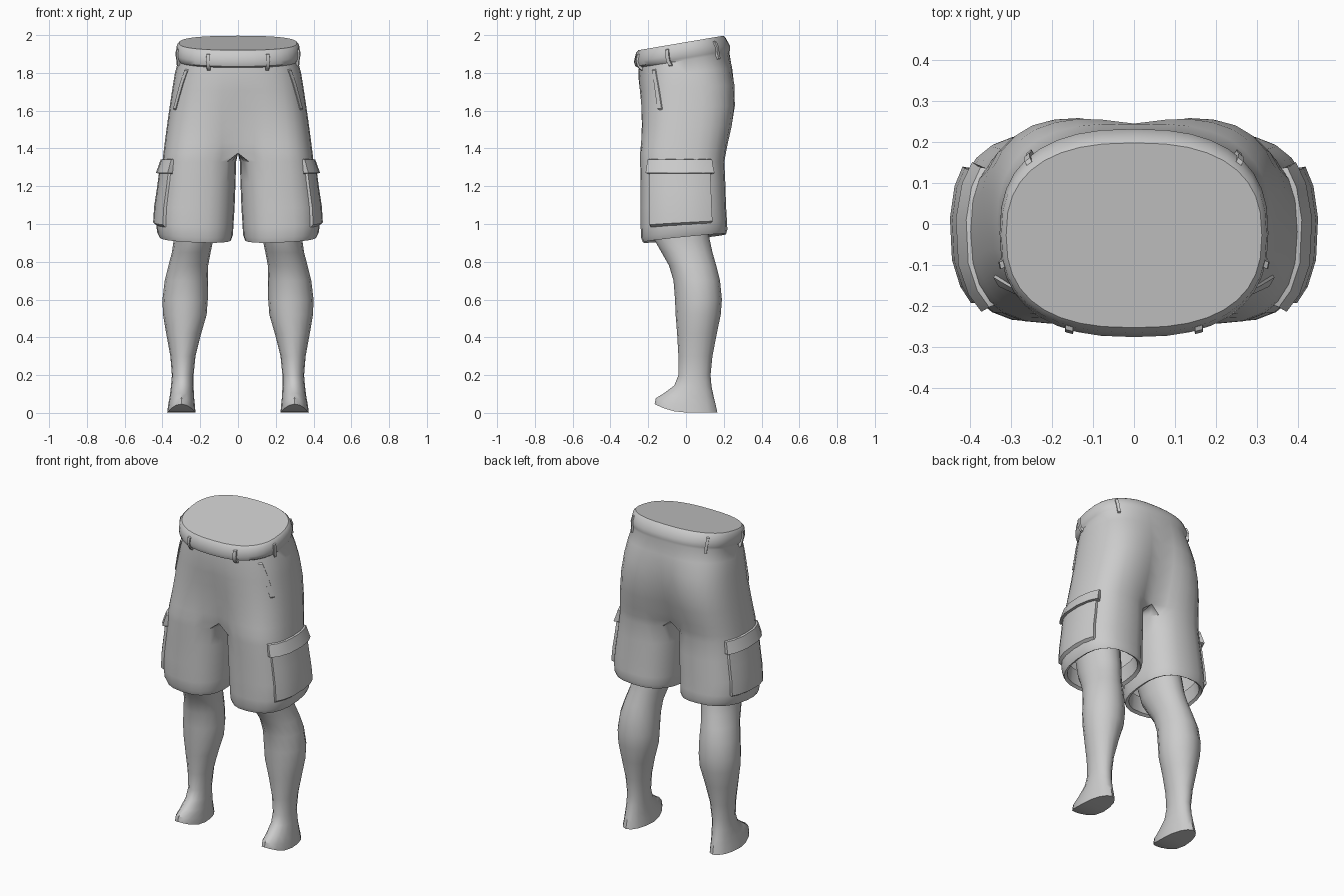
import bpy, bmesh, math
from mathutils import Vector

if "Cube" in bpy.data.objects:
    bpy.data.objects.remove(bpy.data.objects["Cube"])

M, STEP = 18, 15          # outer segments per half, degrees per segment
# shorts levels: z, tilt, outer x, front y, back y, leg blend, inner x
LEVELS = [
    (1.963, .17, .312, -.253, .198, 0, 0),
    (1.950, .17, .324, -.265, .210, 0, 0),
    (1.905, .17, .328, -.276, .232, 0, 0),
    (1.880, .17, .322, -.268, .232, 0, 0),
    (1.868, .16, .316, -.250, .230, 0, 0),
    (1.800, .11, .334, -.252, .250, .12, 0),
    (1.720, .06, .347, -.250, .267, .35, 0),
    (1.620, .02, .362, -.246, .268, .55, 0),
    (1.520, 0, .376, -.243, .250, .72, 0),
    (1.430, 0, .388, -.243, .225, .88, 0),
    (1.375, 0, .395, -.243, .211, 1, 0),
    (1.330, 0, .400, -.243, .203, 1, .010),
    (1.220, 0, .412, -.240, .208, 1, .013),
    (1.090, .02, .430, -.240, .212, 1, .018),
    (1.000, .06, .434, -.240, .217, 1, .024),
    (.950, .09, .428, -.238, .219, 1, .027),
    (.925, .10, .416, -.228, .212, 1, .036),
    (.935, .10, .400, -.212, .198, 1, .055),   # hem turned inside
    (1.020, .06, .385, -.205, .185, 1, .070),
]


def sp(v, p=.8):
    return math.copysign(abs(v) ** p, v)


def cloth(t, lv):
    """Point of a level at angle t: waist half-oval blended into a leg oval."""
    z, tilt, xo, yf, yb, b, xi = lv
    yc, yr = (yf + yb) / 2, (yb - yf) / 2
    a, u = math.radians(t), math.radians(t * 90 / 135)
    s = (1 + math.sin(u)) / 2
    w = b * b * (1 - s) + b * s
    px, py = xo * sp(math.cos(u)), yr * sp(math.sin(u))
    lx = (xo + xi) / 2 + (xo - xi) / 2 * sp(math.cos(a))
    ly = yr * sp(math.sin(a))
    x, y = px + (lx - px) * w, yc + py + (ly - py) * w
    if xi == 0 and abs(t) >= 134.9:
        x = 0
    return Vector((x, y, z + tilt * y + (.4 * tilt * (x - .22) if xi else 0)))


def level_at(z):
    for a, b in zip(LEVELS, LEVELS[1:]):
        if a[0] >= z >= b[0]:
            k = (a[0] - z) / (a[0] - b[0])
            return tuple(p + (q - p) * k for p, q in zip(a, b))


def finish(name, bm, angle=40):
    bmesh.ops.recalc_face_normals(bm, faces=bm.faces)
    me = bpy.data.meshes.new(name)
    bm.to_mesh(me)
    bm.free()
    ob = bpy.data.objects.new(name, me)
    bpy.context.collection.objects.link(ob)
    mod = ob.modifiers.new("mirror", 'MIRROR')
    mod.use_clip = True
    mod.merge_threshold = .001
    bpy.ops.object.select_all(action='DESELECT')
    ob.select_set(True)
    bpy.context.view_layer.objects.active = ob
    bpy.ops.object.shade_smooth_by_angle(angle=math.radians(angle))
    return ob


def strip(bm, a, b, closed):
    n = len(a)
    for i in range(n if closed else n - 1):
        j = (i + 1) % n
        bm.faces.new((a[i], a[j], b[j], b[i]))


# shorts: open half rings at the seat, full rings from the crotch down
bm = bmesh.new()
prev = None
for lv in LEVELS:
    full = lv[5] == 1
    ring = [bm.verts.new(cloth(-135 + STEP * i, lv)) for i in range(M + 1)]
    if full:
        ring += [bm.verts.new(cloth(135 + STEP * i, lv)) for i in range(1, 6)]
    if prev is None:
        bm.faces.new(ring)                       # flat waist cap
    elif len(prev) == M + 1:
        strip(bm, prev, ring[:M + 1], False)
    else:
        strip(bm, prev, ring, True)
    prev = ring
finish("cargo_shorts", bm)


def patch(name, t0, t1, z0, z1, off, skew=0, top=None):
    """Raised panel that follows the cloth surface."""
    us = [0, .04, .2, .4, .6, .8, .96, 1]
    vs = [0, .06, .35, .65, .94, 1]
    top = off if top is None else top
    bm = bmesh.new()
    rows = []
    for v in vs:
        row = []
        for u in us:
            z = z0 + (z1 - z0) * v
            lv = level_at(z)
            p = cloth(t0 + (t1 - t0) * u + skew * v, lv)
            d = Vector((p.x - lv[2] * .5, p.y - (lv[3] + lv[4]) / 2, 0)).normalized()
            edge = u in (0, 1) or v in (0, 1)
            h = -.008 if edge else off + (top - off) * v
            row.append(bm.verts.new(p + d * h))
        rows.append(row)
    for a, b in zip(rows, rows[1:]):
        strip(bm, a, b, False)
    return finish(name, bm)


# pockets and belt loops
patch("cargo_pocket", -47, 37, .985, 1.29, .016, top=.012)
patch("cargo_pocket_flap", -51, 41, 1.265, 1.345, .030, top=.010)
patch("slash_pocket_edge", -42, -33, 1.60, 1.85, .006, skew=-18)
for i, t in enumerate((-102, -22, 60)):
    patch(f"belt_loop_{i + 1}", t, t + 6, 1.845, 1.945, .009)

# bare leg: z, x min, x max, y min, y max, toe lift
LEG = [
    (1.05, .11, .34, -.20, .10, 0),
    (.92, .130, .340, -.170, .125, 0),
    (.85, .145, .350, -.130, .140, 0),
    (.78, .158, .368, -.090, .160, 0),
    (.70, .160, .388, -.066, .180, 0),
    (.60, .160, .400, -.058, .190, 0),
    (.52, .166, .397, -.055, .184, 0),
    (.42, .195, .380, -.047, .163, 0),
    (.30, .225, .358, -.040, .140, 0),
    (.20, .235, .350, -.040, .130, 0),
    (.14, .235, .355, -.062, .135, .005),
    (.085, .233, .362, -.115, .147, .02),
    (.04, .228, .370, -.160, .158, .038),
    (.002, .225, .375, -.166, .166, .045),
]
bm = bmesh.new()
prev = None
for z, x0, x1, y0, y1, toe in LEG:
    ring = []
    for i in range(16):
        a = math.tau * i / 16
        s = math.sin(a)
        ring.append(bm.verts.new(((x0 + x1) / 2 + (x1 - x0) / 2 * math.cos(a),
                                  (y0 + y1) / 2 + (y1 - y0) / 2 * s,
                                  z + toe * max(0, -s) ** 2)))
    if prev:
        strip(bm, prev, ring, True)
    prev = ring
# sole: cross strips from left to right keep the toe curve
for k in range(-4, 4):
    l0, r0 = prev[k % 16], prev[(8 - k) % 16]
    l1, r1 = prev[(k + 1) % 16], prev[(7 - k) % 16]
    bm.faces.new([v for v in dict.fromkeys((l0, l1, r1, r0))])
finish("lower_leg", bm)
